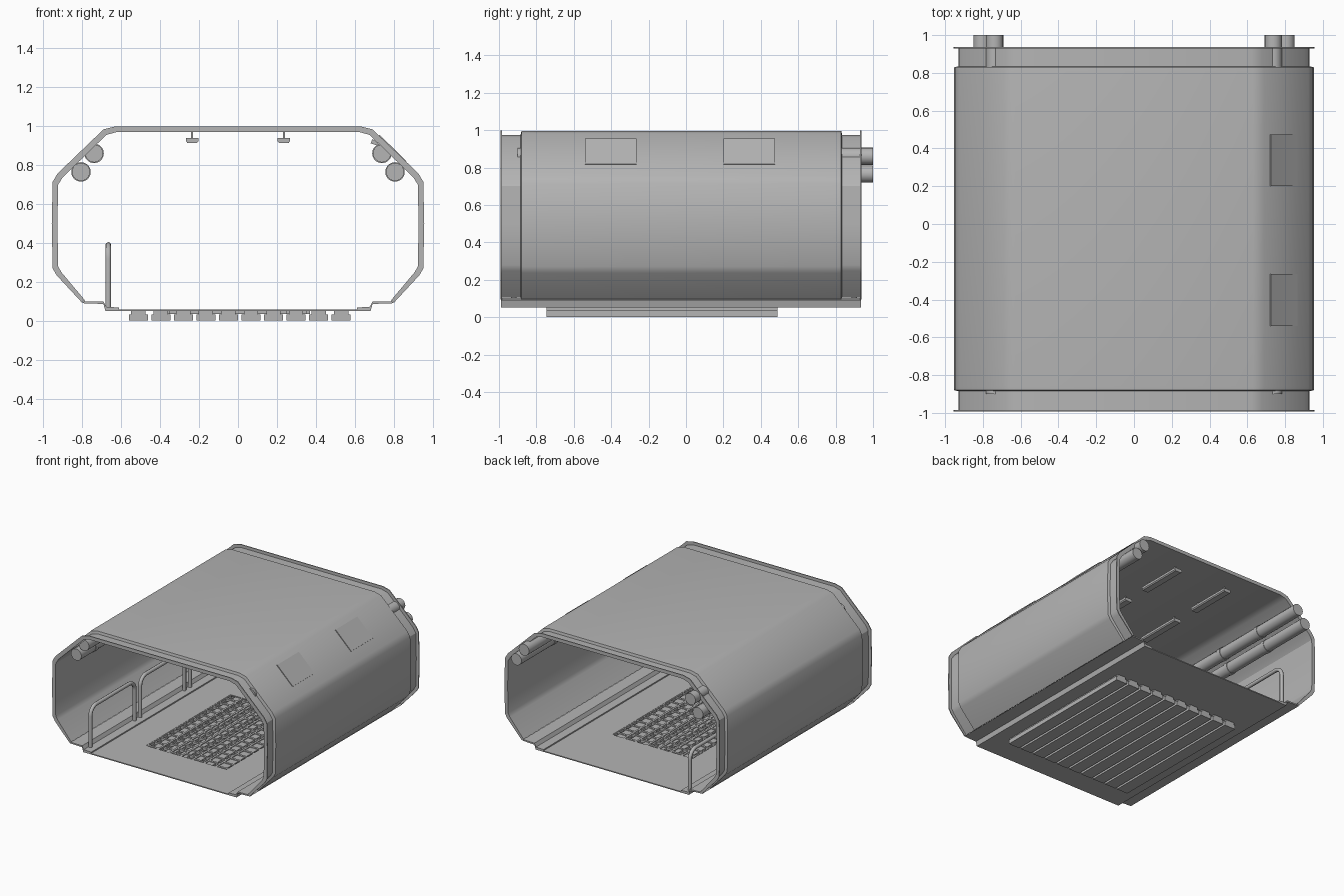
import bpy, bmesh, math
from mathutils import Vector

if "Cube" in bpy.data.objects:
    bpy.data.objects.remove(bpy.data.objects["Cube"])

grey = bpy.data.materials.new("mid grey")
grey.diffuse_color = (0.46, 0.46, 0.46, 1)
grey.use_nodes = True
grey.node_tree.nodes["Principled BSDF"].inputs["Base Color"].default_value = grey.diffuse_color


def finish(name, bm, angle=30):
    bmesh.ops.recalc_face_normals(bm, faces=bm.faces)
    me = bpy.data.meshes.new(name)
    bm.to_mesh(me)
    bm.free()
    me.materials.append(grey)
    for p in me.polygons:
        p.use_smooth = True
    me.set_sharp_from_angle(angle=math.radians(angle))
    ob = bpy.data.objects.new(name, me)
    bpy.context.collection.objects.link(ob)
    return ob


def add_box(bm, x0, x1, y0, y1, z0, z1):
    r = bmesh.ops.create_cube(bm, size=1)
    for v in r["verts"]:
        v.co = ((x0 + x1) / 2 + v.co.x * (x1 - x0),
                (y0 + y1) / 2 + v.co.y * (y1 - y0),
                (z0 + z1) / 2 + v.co.z * (z1 - z0))


def add_prism(bm, pts, y0, y1):
    """Extrude a closed xz outline along y."""
    a = [bm.verts.new((x, y0, z)) for x, z in pts]
    b = [bm.verts.new((x, y1, z)) for x, z in pts]
    n = len(pts)
    for i in range(n):
        bm.faces.new((a[i], a[(i + 1) % n], b[(i + 1) % n], b[i]))
    bm.faces.new(a)
    bm.faces.new(b)


def add_tube_y(bm, x, z, r, y0, y1, seg=20):
    add_prism(bm, [(x + r * math.cos(2 * math.pi * i / seg),
                    z + r * math.sin(2 * math.pi * i / seg)) for i in range(seg)], y0, y1)


# Hull: octagonal arch with end flanges, recessed bands and a raised main skin
outer = [(0.63, 0.998), (0.69, 0.983), (0.925, 0.757), (0.95, 0.715), (0.955, 0.5),
         (0.95, 0.27), (0.93, 0.235), (0.80, 0.095)]
inner = [(0.62, 0.970), (0.675, 0.955), (0.898, 0.738), (0.922, 0.70), (0.926, 0.5),
         (0.922, 0.28), (0.905, 0.25), (0.785, 0.107)]
outer = [(-x, z) for x, z in reversed(outer)] + outer
inner = [(-x, z) for x, z in reversed(inner)] + inner
stations = [(-0.992, 1), (-0.992, 0), (-0.985, 0), (-0.985, 0.85), (-0.885, 0.85),
            (-0.88, 0.12), (-0.86, 0.06), (0.81, 0.06), (0.83, 0.12), (0.835, 0.85),
            (0.93, 0.85), (0.93, 0), (0.937, 0), (0.937, 1)]
bm = bmesh.new()
rows = []
for y, t in stations:
    rows.append([bm.verts.new((o[0] + (i[0] - o[0]) * t, y, o[1] + (i[1] - o[1]) * t))
                 for o, i in zip(outer, inner)])
for k in range(len(rows)):
    a, b = rows[k], rows[(k + 1) % len(rows)]
    for i in range(len(a) - 1):
        bm.faces.new((a[i], a[i + 1], b[i + 1], b[i]))
bm.faces.new([r[0] for r in rows])
bm.faces.new([r[-1] for r in rows])
finish("hull", bm)

# Hatch panels on the right upper slope, with housings behind them
bm = bmesh.new()
d = Vector((0.235, -0.226)).normalized()
n = Vector((-d.y, d.x))
p0, p1 = Vector((0.722, 0.952)), Vector((0.862, 0.817))
for y0, y1 in ((-0.54, -0.265), (0.20, 0.475)):
    add_prism(bm, [tuple(p0 - n * 0.005), tuple(p0 + n * 0.005),
                   tuple(p1 + n * 0.004), tuple(p1 - n * 0.005)], y0, y1)
    add_prism(bm, [(0.69, 0.935), (0.68, 0.912), (0.73, 0.895), (0.755, 0.88)], y0, y1)
finish("hatch_panels", bm)

# Floor: plate around the grate opening, with stepped side ledges
GX, GY0, GY1 = 0.36, -0.65, 0.42
bm = bmesh.new()
for x0, x1, y0, y1 in ((-0.63, -GX, -0.99, 0.935), (GX, 0.63, -0.99, 0.935),
                       (-GX, GX, -0.99, GY0), (-GX, GX, GY1, 0.935)):
    add_box(bm, x0, x1, y0, y1, 0.052, 0.06)
finish("floor_plate", bm)
bm = bmesh.new()
ledge = [(0.61, 0.052), (0.68, 0.052), (0.69, 0.088), (0.80, 0.092), (0.79, 0.102),
         (0.69, 0.1), (0.675, 0.073), (0.61, 0.07)]
for s in (-1, 1):
    add_prism(bm, [(s * x, z) for x, z in ledge], -0.99, 0.935)
finish("floor_ledges", bm)

# Ten channels beneath the floor
bm = bmesh.new()
for i in range(10):
    x = -0.56 + i * 0.1155
    add_box(bm, x, x + 0.098, -0.745, 0.49, 0.002, 0.035)
    add_box(bm, x + 0.012, x + 0.086, -0.745, 0.49, 0.035, 0.052)
finish("under_channels", bm)

# Floor grate: long bars and staggered cross bars
bm = bmesh.new()
cols, count = 7, 13
w, h = 2 * GX / cols, (GY1 - GY0) / count
for i in range(cols + 1):
    x = -GX + i * w
    add_box(bm, x - 0.008, x + 0.008, GY0, GY1, 0.036, 0.058)
for i in range(cols):
    for j in range(count):
        y = GY0 + (j + 0.25 + 0.5 * (i % 2)) * h
        add_box(bm, -GX + i * w, -GX + (i + 1) * w, y - 0.009, y + 0.009, 0.036, 0.057)
finish("floor_grate", bm)

# Handrails along the left side
for k in range(3):
    y0 = -0.92 + k * 0.63
    y1, r, top = y0 + 0.56, 0.07, 0.39
    pts = [(y0, 0.065)]
    for yc, start in ((y0 + r, 180), (y1 - r, 90)):
        for s in range(7):
            a = math.radians(start - s * 15)
            pts.append((yc + r * math.cos(a), top - r + r * math.sin(a)))
    pts.append((y1, 0.065))
    cu = bpy.data.curves.new("handrail", "CURVE")
    cu.dimensions = "3D"
    cu.bevel_depth = 0.015
    cu.bevel_resolution = 2
    cu.use_fill_caps = True
    sp = cu.splines.new("POLY")
    sp.points.add(len(pts) - 1)
    for p, (y, z) in zip(sp.points, pts):
        p.co = (-0.665, y, z, 1)
    sp.use_smooth = True
    cu.materials.append(grey)
    ob = bpy.data.objects.new("handrail_%d" % (k + 1), cu)
    bpy.context.collection.objects.link(ob)

# Pipes in the upper corners, with joint collars
bm = bmesh.new()
for s in (-1, 1):
    for x, z in ((0.805, 0.765), (0.738, 0.86)):
        add_tube_y(bm, s * x, z, 0.046, -0.9, 1.0)
        for y in (-0.7, -0.28, 0.14, 0.56):
            add_tube_y(bm, s * x, z, 0.05, y - 0.02, y + 0.02)
finish("corner_pipes", bm)

# Hanging ceiling lights
bm = bmesh.new()
for x in (-0.235, 0.235):
    for y in (-0.55, 0.03, 0.6):
        add_prism(bm, [(x - 0.032, 0.922), (x - 0.025, 0.914), (x + 0.025, 0.914),
                       (x + 0.032, 0.922), (x + 0.032, 0.940), (x - 0.032, 0.940)],
                  y - 0.19, y + 0.19)
        for e in (-0.15, 0.15):
            add_box(bm, x - 0.005, x + 0.005, y + e - 0.01, y + e + 0.01, 0.938, 0.975)
finish("ceiling_lights", bm)
